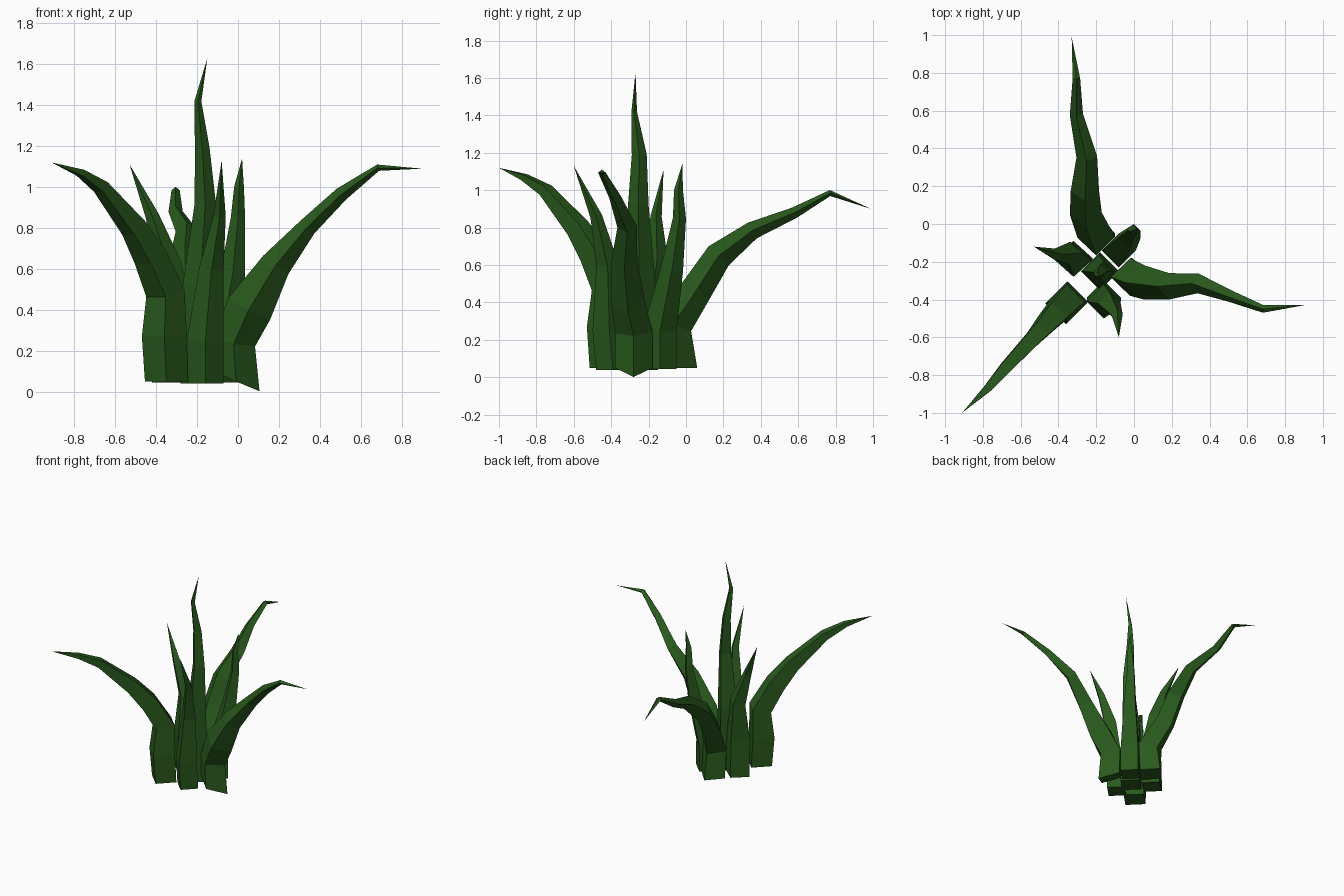
import bpy, bmesh, math
from mathutils import Vector

leaf = bpy.data.materials.new("leaf_green")
leaf.diffuse_color = (0.022, 0.10, 0.012, 1)


def blade(name, heading, path, tip, base_lean=0.0):
    """Four-sided tapering blade; path rows are x, y, z, half size along the bend, half size sideways."""
    a = math.radians(heading)
    out = Vector((math.cos(a), math.sin(a), 0))
    side = Vector((-out.y, out.x, 0))
    # every blade keeps its corners on the x and y axes
    turn = 0 if heading % 90 == 0 else math.pi / 4
    pts = [Vector(p[:3]) for p in path] + [Vector(tip)]
    bm = bmesh.new()
    rings = []
    for i, p in enumerate(path):
        if i == 0:
            t = Vector((0, 0, 1)) + out * base_lean
        else:
            t = (pts[i + 1] - pts[i]).normalized() + (pts[i] - pts[i - 1]).normalized()
        t.normalize()
        h = (side - t * side.dot(t)).normalized()
        n = h.cross(t)
        ring = []
        for k in range(4):
            b = turn + k * math.pi / 2
            ring.append(bm.verts.new(pts[i] + n * math.cos(b) * p[3] + h * math.sin(b) * p[4]))
        rings.append(ring)
    end = bm.verts.new(pts[-1])
    bm.faces.new(rings[0])
    for r, s in zip(rings, rings[1:]):
        for k in range(4):
            bm.faces.new((r[k], r[(k + 1) % 4], s[(k + 1) % 4], s[k]))
    for k in range(4):
        bm.faces.new((rings[-1][k], rings[-1][(k + 1) % 4], end))
    bmesh.ops.recalc_face_normals(bm, faces=bm.faces)
    me = bpy.data.meshes.new(name)
    bm.to_mesh(me)
    bm.free()
    me.materials.append(leaf)
    bpy.context.collection.objects.link(bpy.data.objects.new(name, me))


# three long arching outer blades
blade("right_long_blade", 0, [
    (-0.01, -0.28, 0.05, .125, .10), (-0.02, -0.28, 0.24, .105, .10),
    (0.055, -0.31, 0.405, .115, .09), (0.185, -0.33, 0.62, .076, .07),
    (0.34, -0.315, 0.805, .046, .052), (0.505, -0.38, 0.965, .035, .032),
    (0.685, -0.45, 1.095, .016, .02)], (0.90, -0.43, 1.09), 0.42)
blade("back_long_blade", 90, [
    (-0.20, -0.05, 0.05, .11, .10), (-0.20, -0.07, 0.27, .10, .10),
    (-0.255, 0.055, 0.465, .085, .085), (-0.26, 0.175, 0.65, .074, .075),
    (-0.25, 0.355, 0.785, .048, .055), (-0.305, 0.58, 0.88, .03, .035),
    (-0.305, 0.77, 0.985, .016, .02)], (-0.33, 0.99, 0.90))
blade("front_left_long_blade", 225, [
    (-0.35, -0.41, 0.05, .105, .105), (-0.36, -0.42, 0.27, .11, .11),
    (-0.355, -0.41, 0.48, .095, .095), (-0.43, -0.49, 0.66, .085, .08),
    (-0.51, -0.58, 0.80, .07, .06), (-0.67, -0.75, 1.00, .04, .045),
    (-0.77, -0.865, 1.07, .022, .03)], (-0.91, -1.00, 1.12))

# tall centre blade
blade("centre_tall_blade", 0, [
    (-0.18, -0.25, 0.04, .10, .10), (-0.185, -0.25, 0.25, .09, .09),
    (-0.185, -0.25, 0.52, .085, .085), (-0.16, -0.255, 0.92, .052, .055),
    (-0.175, -0.25, 1.19, .036, .04), (-0.196, -0.277, 1.42, .017, .015)],
    (-0.15, -0.27, 1.63))

# three shorter blades filling the gaps
blade("left_short_blade", 180, [
    (-0.32, -0.18, 0.045, .10, .09), (-0.32, -0.19, 0.33, .10, .09),
    (-0.34, -0.155, 0.62, .065, .06), (-0.42, -0.16, 0.86, .033, .03)],
    (-0.53, -0.12, 1.11))
blade("front_short_blade", 270, [
    (-0.16, -0.39, 0.04, .09, .09), (-0.16, -0.41, 0.25, .09, .09),
    (-0.13, -0.42, 0.60, .06, .06), (-0.09, -0.48, 0.86, .032, .03)],
    (-0.08, -0.60, 1.13))
blade("back_right_short_blade", 45, [
    (-0.08, -0.14, 0.045, .09, .09), (-0.08, -0.14, 0.25, .09, .09),
    (-0.025, -0.075, 0.58, .06, .06), (0.0, -0.035, 0.85, .035, .035),
    (0.005, -0.04, 1.00, .024, .024)], (0.02, -0.02, 1.14))
